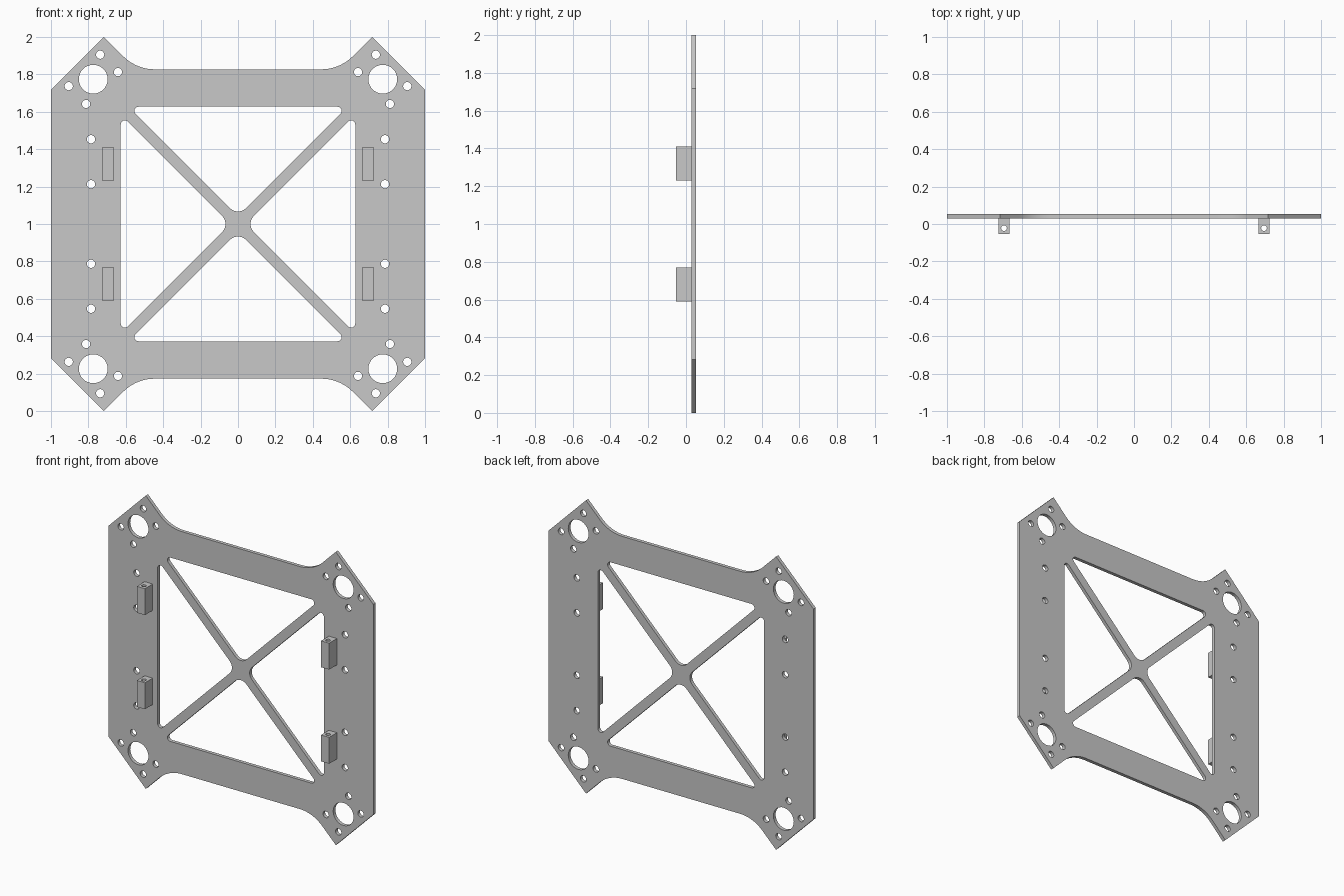
import bpy, bmesh, math
from mathutils import Vector, Matrix

if "Cube" in bpy.data.objects:
    bpy.data.objects.remove(bpy.data.objects["Cube"])

MID_Z = 1.0               # height of the plate centre
PLATE_FRONT, PLATE_BACK = 0.03, 0.054
BLOCK_FRONT = -0.054
GREY = (0.58, 0.58, 0.58, 1)

grey = bpy.data.materials.new("light grey")
grey.use_nodes = True
grey.diffuse_color = GREY
grey.node_tree.nodes["Principled BSDF"].inputs["Base Color"].default_value = GREY


def circle(x, y, r, n=32):
    return [(x + r * math.cos(2 * math.pi * i / n), y + r * math.sin(2 * math.pi * i / n))
            for i in range(n)]


def rounded(corners, steps=10):
    """Outline from (x, y, radius) corners, each replaced by a tangent arc."""
    out = []
    for i, (x, y, r) in enumerate(corners):
        p = Vector((x, y))
        if r == 0:
            out.append((x, y))
            continue
        a = (Vector(corners[i - 1][:2]) - p).normalized()
        b = (Vector(corners[(i + 1) % len(corners)][:2]) - p).normalized()
        half = a.angle(b) / 2
        centre = p + (a + b).normalized() * r / math.sin(half)
        start = p + a * r / math.tan(half) - centre
        end = p + b * r / math.tan(half) - centre
        sweep = math.atan2(start.x * end.y - start.y * end.x, start.dot(end))
        for k in range(steps + 1):
            out.append(tuple(centre + Matrix.Rotation(sweep * k / steps, 2) @ start))
    return out


def extruded(name, outlines, depth, matrix):
    """Sheet from the first outline, pierced by the others, centred in its depth."""
    curve = bpy.data.curves.new(name, 'CURVE')
    curve.dimensions = '2D'
    curve.fill_mode = 'BOTH'
    curve.extrude = depth / 2
    for pts in outlines:
        s = curve.splines.new('POLY')
        s.points.add(len(pts) - 1)
        for sp, (x, y) in zip(s.points, pts):
            sp.co = (x, y, 0, 1)
        s.use_cyclic_u = True
    temp = bpy.data.objects.new(name + " outline", curve)
    bpy.context.collection.objects.link(temp)
    deps = bpy.context.evaluated_depsgraph_get()
    mesh = bpy.data.meshes.new_from_object(temp.evaluated_get(deps))
    bpy.data.objects.remove(temp)
    bm = bmesh.new()
    bm.from_mesh(mesh)
    bmesh.ops.remove_doubles(bm, verts=bm.verts, dist=1e-5)
    bmesh.ops.transform(bm, matrix=matrix, verts=bm.verts)
    bmesh.ops.recalc_face_normals(bm, faces=bm.faces)
    bm.to_mesh(mesh)
    bm.free()
    mesh.name = name
    mesh.materials.clear()
    mesh.materials.append(grey)
    obj = bpy.data.objects.new(name, mesh)
    bpy.context.collection.objects.link(obj)
    bpy.ops.object.select_all(action='DESELECT')
    obj.select_set(True)
    bpy.context.view_layer.objects.active = obj
    bpy.ops.object.shade_smooth_by_angle(angle=math.radians(30))


# Plate outline: pointed corners with a filleted recess along top and bottom
half_top = [(-1, 0.717, 0), (-0.717, 1, 0), (-0.544, 0.827, 0.24),
            (0.544, 0.827, 0.24), (0.717, 1, 0), (1, 0.717, 0)]
outlines = [rounded(half_top + [(-x, -y, r) for x, y, r in half_top])]

# Four triangular windows that leave the diagonal cross
edge, gap = 0.627, 0.042
window = [(-(edge - gap), edge, 0.022), (edge - gap, edge, 0.022), (0, gap, 0.06)]
for turn in range(4):
    rot = Matrix.Rotation(turn * math.pi / 2, 2)
    outlines.append(rounded([(*(rot @ Vector((x, y))), r) for x, y, r in window]))

# Large corner holes and small mounting holes, mirrored to all quadrants
small = 0.022
holes = [(0.774, 0.774, 0.077), (0.737, 0.905, small), (0.905, 0.737, small),
         (0.642, 0.812, small), (0.812, 0.642, small),
         (0.786, 0.453, small), (0.786, 0.213, small)]
for sx in (-1, 1):
    for sy in (-1, 1):
        outlines += [circle(sx * x, sy * y, r) for x, y, r in holes]

stand_up = (Matrix.Translation((0, (PLATE_FRONT + PLATE_BACK) / 2, MID_Z))
            @ Matrix.Rotation(math.pi / 2, 4, 'X'))
extruded("frame_plate", outlines, PLATE_BACK - PLATE_FRONT, stand_up)

# Four lugs on the front, each drilled from top to bottom
w = 0.0305
lug = [[(-w, BLOCK_FRONT), (w, BLOCK_FRONT), (w, PLATE_FRONT), (-w, PLATE_FRONT)],
       circle(0, -0.022, 0.015)]
for side, sx in (("right", -1), ("left", 1)):
    for level, sz in (("lower", -1), ("upper", 1)):
        extruded(f"{level}_{side}_lug", lug, 0.18,
                 Matrix.Translation((sx * 0.695, 0, MID_Z + sz * 0.321)))
